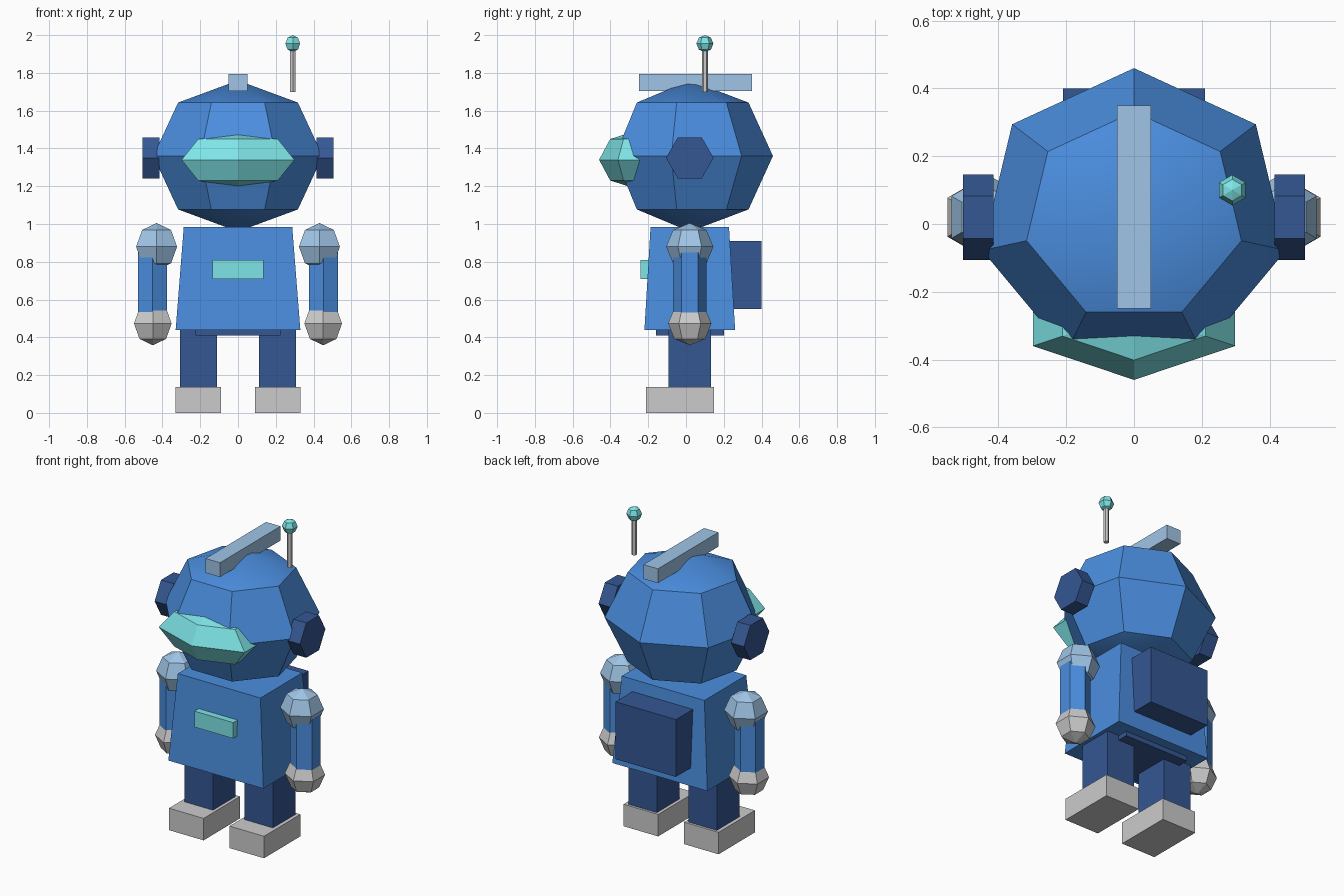
import bpy, bmesh, math
from mathutils import Matrix, Vector

if "Cube" in bpy.data.objects:
    bpy.data.objects.remove(bpy.data.objects["Cube"])


def material(name, rgb):
    m = bpy.data.materials.new(name)
    m.diffuse_color = (*rgb, 1)
    m.use_nodes = True
    m.node_tree.nodes["Principled BSDF"].inputs["Base Color"].default_value = m.diffuse_color
    return m


BLUE = material("blue", (0.07, 0.27, 0.74))
NAVY = material("navy", (0.035, 0.095, 0.29))
PALE = material("pale_blue", (0.35, 0.56, 0.80))
CYAN = material("cyan", (0.21, 0.78, 0.80))


def finish(name, bm, mat):
    bmesh.ops.recalc_face_normals(bm, faces=bm.faces)
    me = bpy.data.meshes.new(name)
    bm.to_mesh(me)
    bm.free()
    ob = bpy.data.objects.new(name, me)
    bpy.context.collection.objects.link(ob)
    if mat:
        me.materials.append(mat)
    return ob


def box(name, lo, hi, mat=None, taper=(1, 1)):
    """Box between two corners; taper scales the top face about its centre."""
    lo, hi = Vector(lo), Vector(hi)
    mid, size = (lo + hi) / 2, hi - lo
    bm = bmesh.new()
    bmesh.ops.create_cube(bm, size=1)
    for v in bm.verts:
        if v.co.z > 0:
            v.co.x *= taper[0]
            v.co.y *= taper[1]
        v.co = mid + v.co * size
    return finish(name, bm, mat)


def ball(name, centre, radii, mat=None, sides=6):
    bm = bmesh.new()
    m = Matrix.Translation(centre) @ Matrix.Diagonal((*radii, 1))
    bmesh.ops.create_uvsphere(bm, u_segments=sides, v_segments=4, radius=1, matrix=m)
    return finish(name, bm, mat)


def prism(name, centre, radius, depth, mat=None, along_x=False):
    bm = bmesh.new()
    m = Matrix.Translation(centre)
    if along_x:
        m = m @ Matrix.Rotation(math.pi / 2, 4, 'Y')
    bmesh.ops.create_cone(bm, cap_ends=True, segments=6, radius1=radius,
                          radius2=radius, depth=depth, matrix=m)
    return finish(name, bm, mat)


# Head with visor, crest and antenna
head = ball("head", (0, 0.02, 1.36), (0.46, 0.44, 0.40), BLUE, sides=7)
bpy.context.view_layer.objects.active = head
head.select_set(True)
bpy.ops.object.shade_smooth_by_angle(angle=math.radians(30))
ball("visor", (0, -0.26, 1.34), (0.345, 0.20, 0.155), CYAN)
box("crest", (-0.05, -0.25, 1.705), (0.05, 0.35, 1.795), PALE)
prism("antenna_stem", (0.29, 0.10, 1.81), 0.016, 0.22)
ball("antenna_tip", (0.29, 0.10, 1.955), (0.045,) * 3, CYAN)

# Torso, hips, chest panel and backpack
box("torso", (-0.33, -0.22, 0.44), (0.33, 0.26, 0.985), BLUE, taper=(0.87, 0.865))
box("hips", (-0.225, -0.16, 0.41), (0.225, 0.20, 0.50), NAVY)
box("chest_panel", (-0.135, -0.24, 0.71), (0.135, -0.18, 0.81), CYAN)
box("backpack", (-0.21, 0.18, 0.55), (0.21, 0.40, 0.91), NAVY)

# Ears, arms and legs on both sides
for side, s in (("left", -1), ("right", 1)):
    prism(side + "_ear", (s * 0.46, 0.02, 1.35), 0.126, 0.09, NAVY, along_x=True)
    ball(side + "_shoulder", (s * 0.431, 0.02, 0.88), (0.125,) * 3, PALE)
    prism(side + "_arm", (s * 0.453, 0.02, 0.66), 0.088, 0.38, BLUE)
    ball(side + "_hand", (s * 0.451, 0.02, 0.473), (0.115,) * 3)
    x0, x1 = sorted((s * 0.11, s * 0.307))
    box(side + "_leg", (x0, -0.092, 0.12), (x1, 0.133, 0.47), NAVY)
    x0, x1 = sorted((s * 0.09, s * 0.33))
    box(side + "_foot", (x0, -0.213, 0), (x1, 0.148, 0.138))
